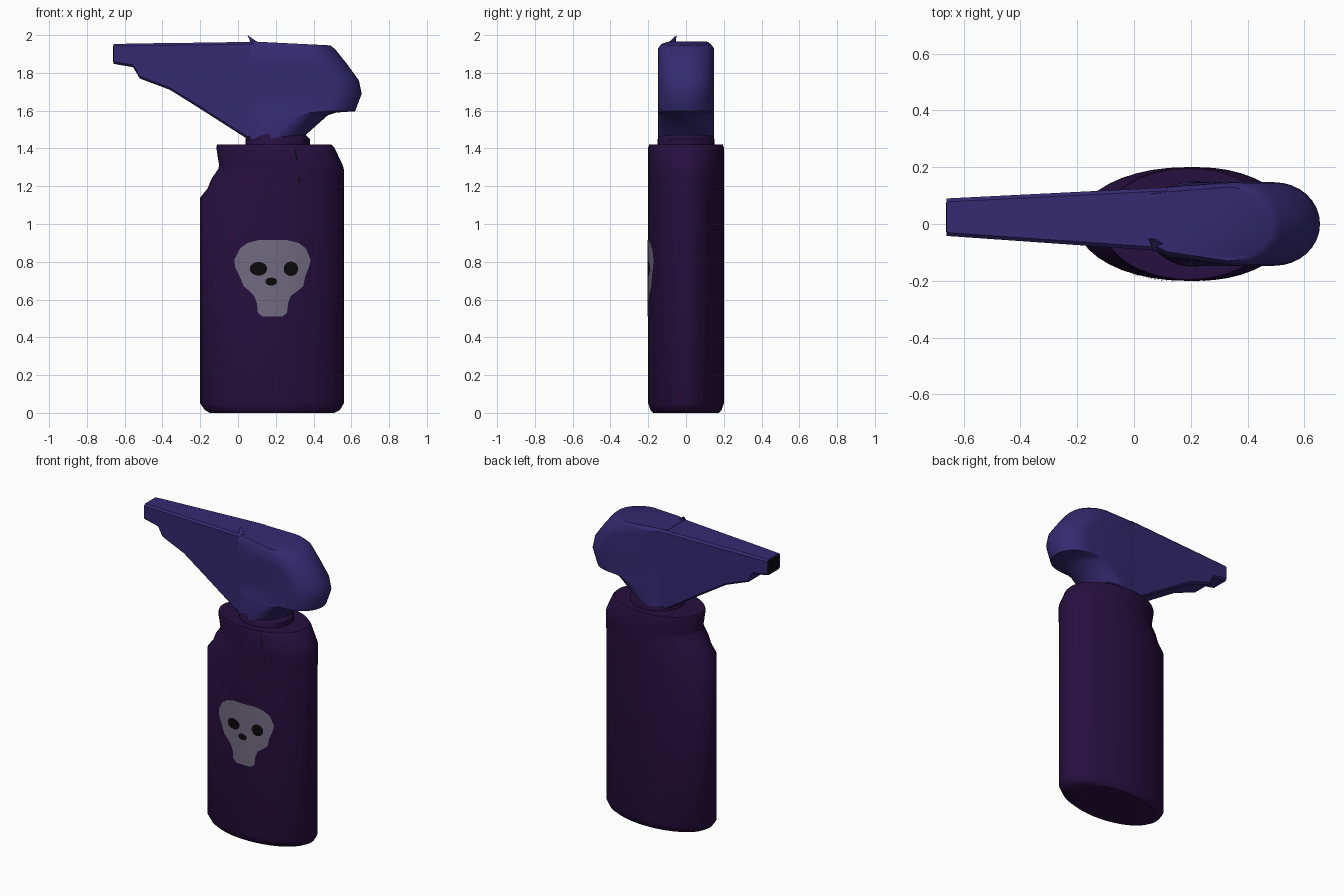
import bpy, bmesh, math

cube = bpy.data.objects.get("Cube")
if cube:
    bpy.data.objects.remove(cube)


def material(name, rgb):
    m = bpy.data.materials.new(name)
    m.use_nodes = True
    m.diffuse_color = (*rgb, 1)
    m.node_tree.nodes["Principled BSDF"].inputs["Base Color"].default_value = (*rgb, 1)
    return m


PURPLE = material("dark purple", (0.020, 0.005, 0.050))
BLUE = material("indigo", (0.036, 0.023, 0.165))
GREY = material("pale grey", (0.165, 0.145, 0.215))
BLACK = material("black", (0.003, 0.003, 0.003))


def make(name, verts, faces, mat, solid=True, angle=40):
    me = bpy.data.meshes.new(name)
    me.from_pydata(verts, [], faces)
    me.materials.append(mat)
    ob = bpy.data.objects.new(name, me)
    bpy.context.collection.objects.link(ob)
    if solid:
        bm = bmesh.new()
        bm.from_mesh(me)
        bmesh.ops.recalc_face_normals(bm, faces=bm.faces)
        bm.to_mesh(me)
        bm.free()
    bpy.ops.object.select_all(action="DESELECT")
    ob.select_set(True)
    bpy.context.view_layer.objects.active = ob
    bpy.ops.object.shade_smooth_by_angle(angle=math.radians(angle))
    return ob


def loft(name, rings, mat, angle=40):
    """Skin equal-length rings and cap both ends."""
    n = len(rings[0])
    verts = [p for r in rings for p in r]
    faces = [(k * n + i, k * n + (i + 1) % n, (k + 1) * n + (i + 1) % n, (k + 1) * n + i)
             for k in range(len(rings) - 1) for i in range(n)]
    faces += [tuple(range(n)), tuple(range(len(verts) - n, len(verts)))]
    return make(name, verts, faces, mat, angle=angle)


def oval(z, x0, x1, depth, n=40):
    cx, rx = (x0 + x1) / 2, (x1 - x0) / 2
    return [(cx + rx * math.cos(math.tau * i / n), depth * math.sin(math.tau * i / n), z)
            for i in range(n)]


# Bottle: oval sections with a notch under the nozzle
BODY = [(0, -0.15, 0.51, 0.175), (0.015, -0.175, 0.54, 0.188), (0.05, -0.2, 0.56, 0.2),
        (1.14, -0.2, 0.56, 0.2), (1.19, -0.16, 0.56, 0.2), (1.24, -0.14, 0.56, 0.2),
        (1.29, -0.105, 0.56, 0.2), (1.31, -0.1, 0.555, 0.2), (1.405, -0.115, 0.51, 0.2),
        (1.42, -0.11, 0.495, 0.195)]
loft("bottle", [oval(*s) for s in BODY], PURPLE)
loft("neck", [oval(1.40, 0.04, 0.38, 0.15), oval(1.45, 0.04, 0.38, 0.15),
              oval(1.48, 0.06, 0.35, 0.13)], PURPLE)


# Sprayer head: stacked plan outlines with a rounded back
def head_ring(z, x1, shrink=0, slope=0):
    w, r = 0.147 - shrink, 0.16
    pts = [(0.06, -0.09 + shrink), (0.12, -0.115 + shrink)]
    for i in range(17):
        a = math.pi * (i / 16 - 0.5)
        pts.append((x1 - r + r * math.cos(a), w * math.sin(a)))
    pts += [(0.12, 0.13 - shrink), (0.06, 0.122 - shrink)]
    return [(x, y, z - slope * (x - 0.1)) for x, y in pts]


HEAD = [(1.45, 0.335), (1.50, 0.39), (1.575, 0.475), (1.59, 0.52), (1.597, 0.62),
        (1.69, 0.655), (1.76, 0.64), (1.85, 0.575), (1.945, 0.515, 0, 0.05),
        (1.965, 0.49, 0.017, 0.05)]
loft("sprayer_head", [head_ring(*s) for s in HEAD], BLUE)


# Nozzle: chamfered box sections growing towards the head
def box_ring(x, zb, zt, c=0.012):
    t = (x + 0.66) / 0.76
    y0, y1 = -0.042 - 0.053 * t, 0.09 + 0.038 * t
    return [(x, y0 + c, zb), (x, y1 - c, zb), (x, y1, zb + c), (x, y1, zt - c),
            (x, y1 - c, zt), (x, y0 + c, zt), (x, y0, zt - c), (x, y0, zb + c)]


NOZZLE = [(-0.66, 1.848, 1.953), (-0.555, 1.83, 1.955), (-0.52, 1.77, 1.956),
          (-0.36, 1.71, 1.958), (-0.2, 1.61, 1.96), (0.05, 1.45, 1.964), (0.12, 1.45, 1.964)]
loft("nozzle", [box_ring(*s) for s in NOZZLE], BLUE, 30)
loft("nozzle_opening", [[(x, 0.024 + y * 0.052, 1.9 + z * 0.042)
                         for y, z in ((-1, -1), (1, -1), (1, 1), (-1, 1))]
                        for x in (-0.662, -0.655)], BLACK, 30)

# Small pointed nick where nozzle and head meet
make("top_nick", [(0.05, -0.05, 2.0), (0.07, -0.1, 1.955), (0.115, -0.075, 1.955),
                  (0.09, -0.055, 1.955)],
     [(0, 1, 2), (0, 2, 3), (0, 3, 1), (1, 3, 2)], BLUE)


# Painted plates that follow the curved front of the bottle
def plate(name, rows, lift, mat, cols=14):
    verts = []
    for z, x0, x1 in rows:
        for i in range(cols + 1):
            x = x0 + (x1 - x0) * i / cols
            y = -0.2 * math.sqrt(1 - ((x - 0.18) / 0.38) ** 2) - lift
            verts.append((x, y, z))
    w = cols + 1
    faces = [(k * w + i, (k + 1) * w + i, (k + 1) * w + i + 1, k * w + i + 1)
             for k in range(len(rows) - 1) for i in range(cols)]
    return make(name, verts, faces, mat, solid=False)


def ellipse_rows(cx, cz, rx, rz, n=12):
    angles = [math.pi * i / n for i in range(n + 1)]
    return [(cz + rz * math.cos(a), cx - rx * math.sin(a), cx + rx * math.sin(a)) for a in angles]


SKULL = [(0.915, 0.11, 0.26), (0.9, 0.05, 0.32), (0.87, 0.01, 0.36), (0.81, -0.02, 0.385),
         (0.77, -0.015, 0.375), (0.72, 0.01, 0.355), (0.67, 0.03, 0.345), (0.645, 0.06, 0.315),
         (0.62, 0.085, 0.28), (0.58, 0.1, 0.265), (0.53, 0.105, 0.26), (0.51, 0.13, 0.235)]
plate("skull_mark", SKULL, 0.003, GREY)
plate("right_eye", ellipse_rows(0.108, 0.763, 0.046, 0.036), 0.005, BLACK)
plate("left_eye", ellipse_rows(0.28, 0.763, 0.038, 0.038), 0.005, BLACK)
plate("nose", ellipse_rows(0.176, 0.695, 0.031, 0.021), 0.005, BLACK)
plate("crack", [(1.4, 0.298, 0.303), (1.33, 0.31, 0.318), (1.29, 0.3, 0.335),
                (1.27, 0.32, 0.33), (1.21, 0.322, 0.326)], 0.004, BLACK, 2)
